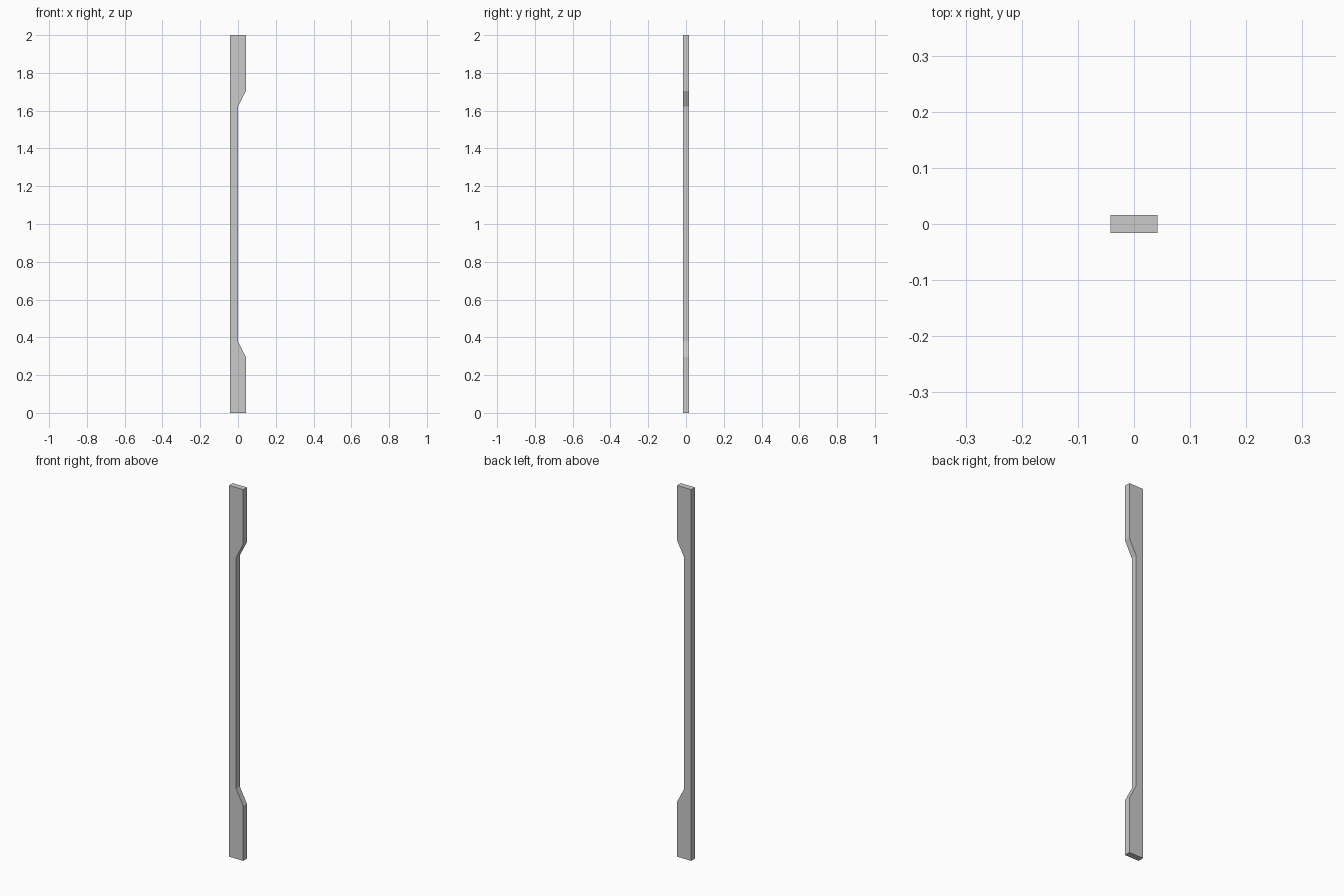
import bpy, bmesh

if "Cube" in bpy.data.objects:
    bpy.data.objects.remove(bpy.data.objects["Cube"])

HALF_W, HALF_D, HEIGHT = 0.042, 0.016, 2.0
NOTCH_X = 0.0        # face of the thin middle section
END, SLOPE = 0.295, 0.377  # start and end of each taper, measured from the ends

# Side outline of the notched bar in the xz plane
profile = [
    (-HALF_W, 0), (HALF_W, 0), (HALF_W, END), (NOTCH_X, SLOPE),
    (NOTCH_X, HEIGHT - SLOPE), (HALF_W, HEIGHT - END),
    (HALF_W, HEIGHT), (-HALF_W, HEIGHT),
]

# Extrude the outline through the thickness
bm = bmesh.new()
face = bm.faces.new([bm.verts.new((x, -HALF_D, z)) for x, z in profile])
ext = bmesh.ops.extrude_face_region(bm, geom=[face], use_keep_orig=True)
verts = [g for g in ext["geom"] if isinstance(g, bmesh.types.BMVert)]
bmesh.ops.translate(bm, verts=verts, vec=(0, 2 * HALF_D, 0))
bmesh.ops.recalc_face_normals(bm, faces=bm.faces)

mesh = bpy.data.meshes.new("notched_bar")
bm.to_mesh(mesh)
bm.free()
bpy.context.collection.objects.link(bpy.data.objects.new("notched_bar", mesh))
